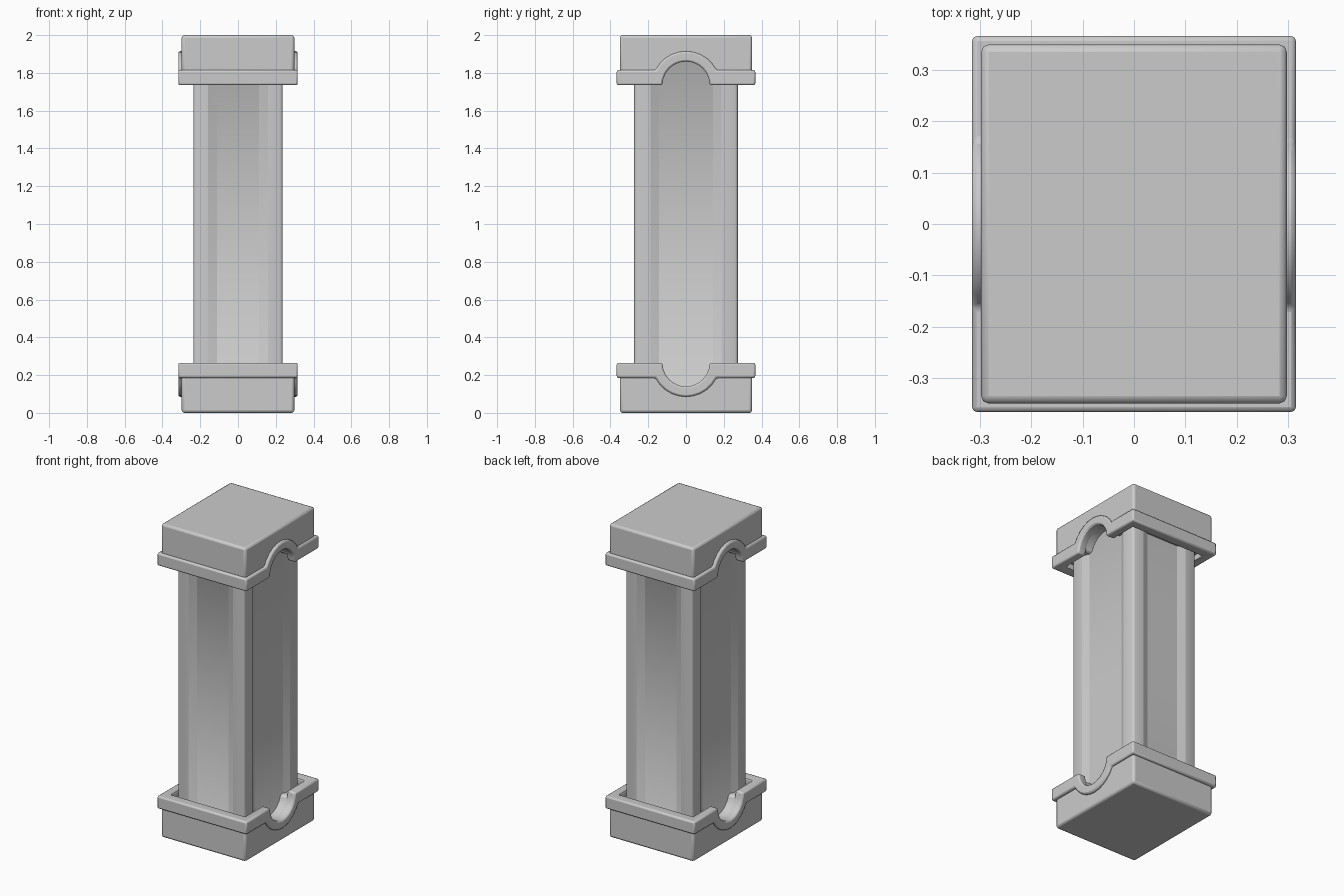
import bpy, bmesh
from math import sin, cos, pi, sqrt, radians

cube = bpy.data.objects.get("Cube")
if cube:
    bpy.data.objects.remove(cube)

stone = bpy.data.materials.new("grey_stone")
stone.use_nodes = True
GREY = (0.6, 0.6, 0.6, 1)
stone.diffuse_color = GREY
stone.node_tree.nodes["Principled BSDF"].inputs["Base Color"].default_value = GREY

ARCH_Z = 1.735      # centre height of the side arches
BAND_TOP = 1.815


def make_object(name, bm):
    bmesh.ops.recalc_face_normals(bm, faces=bm.faces)
    mesh = bpy.data.meshes.new(name)
    bm.to_mesh(mesh)
    bm.free()
    mesh.materials.append(stone)
    obj = bpy.data.objects.new(name, mesh)
    bpy.context.collection.objects.link(obj)
    return obj


def arc(radius, z_start, steps):
    """Arch points from -y to +y, starting and ending at z_start."""
    y = sqrt(radius ** 2 - (z_start - ARCH_Z) ** 2)
    a = math_angle(z_start - ARCH_Z, y)
    return [(-radius * cos(a + (pi - 2 * a) * i / steps),
             ARCH_Z + radius * sin(a + (pi - 2 * a) * i / steps))
            for i in range(steps + 1)]


def math_angle(dz, dy):
    from math import atan2
    return atan2(dz, dy)


def extrude_x(name, profile, half_x, flip):
    """Solid with a y-z profile, optionally turned upside down."""
    bm = bmesh.new()
    face = bm.faces.new([bm.verts.new((-half_x, y, 2 - z if flip else z))
                         for y, z in profile])
    out = bmesh.ops.extrude_face_region(bm, geom=[face], use_keep_orig=True)
    verts = [v for v in out["geom"] if isinstance(v, bmesh.types.BMVert)]
    bmesh.ops.translate(bm, verts=verts, vec=(2 * half_x, 0, 0))
    return make_object(name, bm)


def soften(obj, width):
    bevel = obj.modifiers.new("soft_edges", 'BEVEL')
    bevel.width = width
    bevel.segments = 2
    bevel.limit_method = 'ANGLE'
    bevel.angle_limit = radians(35)
    bpy.ops.object.select_all(action='DESELECT')
    obj.select_set(True)
    bpy.context.view_layer.objects.active = obj
    bpy.ops.object.shade_smooth_by_angle(angle=radians(30))


# Cutter that hollows the bands around the shaft
bm = bmesh.new()
bmesh.ops.create_cube(bm, size=1)
for v in bm.verts:
    v.co.x *= 0.52
    v.co.y *= 0.60
    v.co.z = 1 + v.co.z * 4
hollow = make_object("band_hollow_cutter", bm)
hollow.hide_render = True
hollow.hide_viewport = True
hollow.display_type = 'WIRE'

# Block and arched band at each end
for end, flip in (("top", False), ("bottom", True)):
    block = ([(-0.35, 2), (-0.35, 1.77)] + arc(0.127, 1.77, 12)
             + [(0.35, 1.77), (0.35, 2)])
    soften(extrude_x(end + "_block", block, 0.298, flip), 0.014)

    band = ([(-0.367, BAND_TOP), (-0.367, ARCH_Z)] + arc(0.125, ARCH_Z, 12)
            + [(0.367, ARCH_Z), (0.367, BAND_TOP)]
            + arc(0.18, BAND_TOP, 10)[::-1])
    ring = extrude_x(end + "_band", band, 0.316, flip)
    cut = ring.modifiers.new("hollow", 'BOOLEAN')
    cut.operation = 'DIFFERENCE'
    cut.solver = 'EXACT'
    cut.object = hollow
    soften(ring, 0.01)


# Shaft with a shallow sunken panel on each side
def shaft_ring(depth):
    X, Y, C = 0.236, 0.274, 0.014
    quarter = [(X - depth, 0.143), (X, 0.188), (X, Y - C),
               (X - C * 0.3, Y - C * 0.3), (X - C, Y),
               (0.158, Y), (0.11, Y - depth)]
    left = [(-x, y) for x, y in quarter[::-1]]
    half = quarter + left
    return half + [(-x, -y) for x, y in half]


bm = bmesh.new()
rings = [[bm.verts.new((x, y, z)) for x, y in shaft_ring(d)]
         for z, d in ((0.1, 0), (0.125, 0.02), (1.875, 0.02), (1.9, 0))]
n = len(rings[0])
for low, high in zip(rings, rings[1:]):
    for i in range(n):
        j = (i + 1) % n
        bm.faces.new((low[i], low[j], high[j], high[i])).smooth = True
for i in range(n):
    # Rounded corners stay soft, panel borders stay sharp
    if i % 7 in (0, 1, 5, 6):
        for low, high in zip(rings, rings[1:]):
            bm.edges.get((low[i], high[i])).smooth = False
for ring in (rings[0], rings[-1]):
    bm.faces.new(ring)
    for i in range(n):
        bm.edges.get((ring[i], ring[(i + 1) % n])).smooth = False
make_object("shaft", bm)
